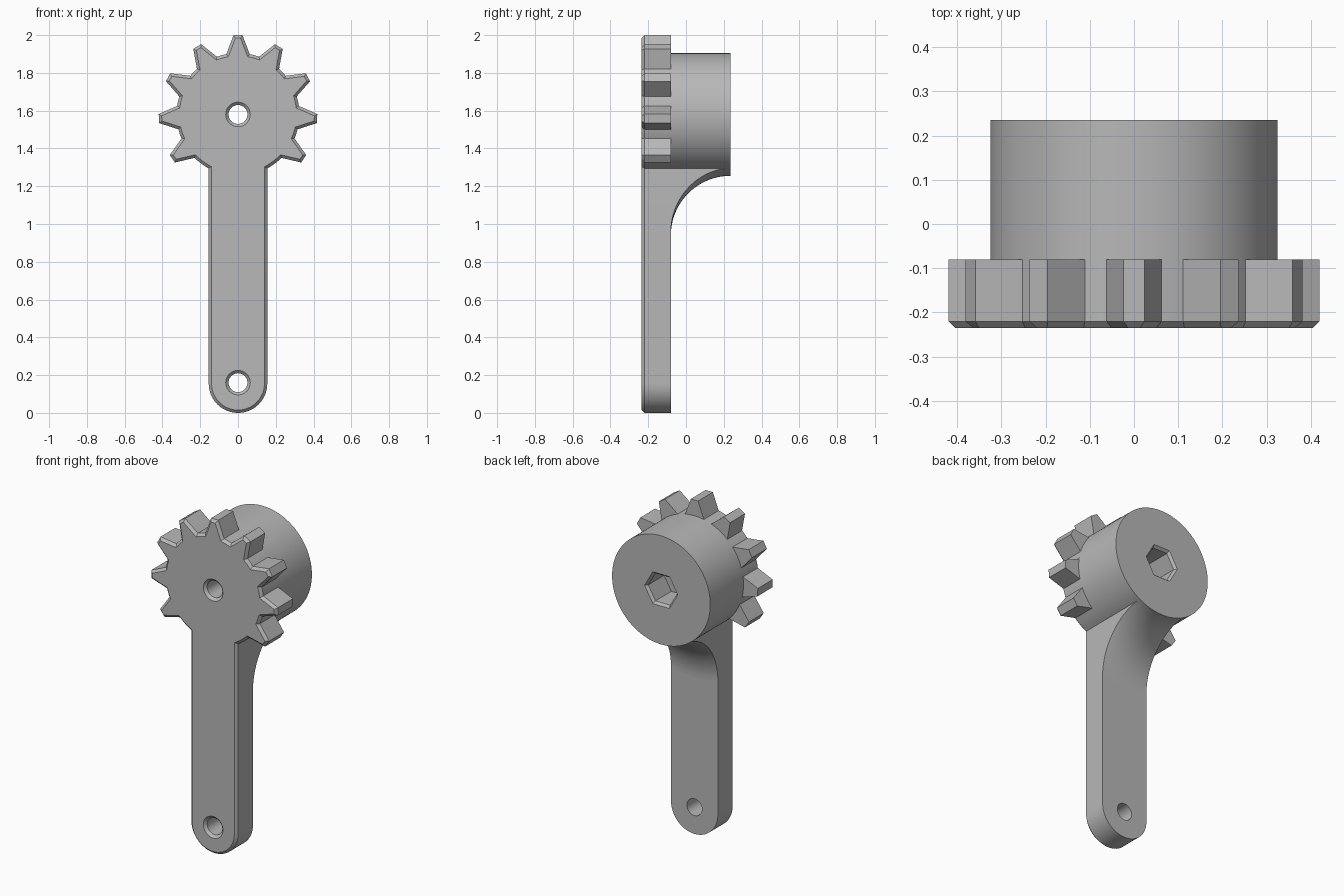
import bpy, bmesh
from math import sin, cos, pi, radians, degrees, sqrt, asin, acos

if "Cube" in bpy.data.objects:
    bpy.data.objects.remove(bpy.data.objects["Cube"])

# Main dimensions
AXIS_Z = 1.58
HUB_R, TIP_R = 0.325, 0.42
HALF_W = 0.155
FRONT, PLATE_BACK, BACK = -0.235, -0.08, 0.235
CHAMFER = 0.015

grey = bpy.data.materials.new("plain_grey")
grey.use_nodes = True
grey.diffuse_color = (0.48, 0.48, 0.48, 1)
grey.node_tree.nodes["Principled BSDF"].inputs["Base Color"].default_value = grey.diffuse_color


def make_object(name, bm):
    bmesh.ops.recalc_face_normals(bm, faces=bm.faces)
    mesh = bpy.data.meshes.new(name)
    bm.to_mesh(mesh)
    bm.free()
    mesh.materials.append(grey)
    obj = bpy.data.objects.new(name, mesh)
    bpy.context.collection.objects.link(obj)
    return obj


def activate(obj):
    bpy.ops.object.select_all(action='DESELECT')
    obj.select_set(True)
    bpy.context.view_layer.objects.active = obj


def turned(name, z, profile, sides):
    """Closed solid along y from (y, radius) stations."""
    bm = bmesh.new()
    rings = [[bm.verts.new((r * cos(2 * pi * i / sides), y, z + r * sin(2 * pi * i / sides)))
              for i in range(sides)] for y, r in profile]
    for a, b in zip(rings, rings[1:]):
        for i in range(sides):
            j = (i + 1) % sides
            bm.faces.new((a[i], a[j], b[j], b[i]))
    bm.faces.new(rings[0])
    bm.faces.new(rings[-1])
    return make_object(name, bm)


def cut(obj, cutter):
    mod = obj.modifiers.new("cut", 'BOOLEAN')
    mod.operation, mod.solver, mod.object = 'DIFFERENCE', 'EXACT', cutter
    activate(obj)
    bpy.ops.object.modifier_apply(modifier=mod.name)
    bpy.data.objects.remove(cutter)


def smooth(obj):
    activate(obj)
    bpy.ops.object.shade_smooth_by_angle(angle=radians(25))


def polar(r, deg):
    return (r * cos(radians(deg)), AXIS_Z + r * sin(radians(deg)))


def arc(r, start, end, steps):
    return [polar(r, start + (end - start) * i / steps) for i in range(steps + 1)]


# Outline of handle and toothed head
outline = [(HALF_W * cos(pi + pi * i / 40), HALF_W + HALF_W * sin(pi + pi * i / 40))
           for i in range(41)]
base = degrees(asin(0.062 / HUB_R))
tip = degrees(asin(0.024 / TIP_R))
angle = -degrees(acos(HALF_W / HUB_R))
end_angle = 180 - angle
for k in range(-4, 5):
    tooth = 90 + 31 * k
    outline += arc(HUB_R, angle, tooth - base, 4)
    outline += [polar(TIP_R, tooth - tip), polar(TIP_R, tooth + tip)]
    angle = tooth + base
outline += arc(HUB_R, angle, end_angle, 4)

# Plate with chamfered front rim
bm = bmesh.new()
front = bm.faces.new([bm.verts.new((x, FRONT + CHAMFER, z)) for x, z in outline])
back = bm.faces.new([bm.verts.new((x, PLATE_BACK, z)) for x, z in reversed(outline)])
f, b = list(front.verts), list(back.verts)[::-1]
for i in range(len(f)):
    j = (i + 1) % len(f)
    bm.faces.new((f[i], b[i], b[j], f[j]))
bmesh.ops.recalc_face_normals(bm, faces=bm.faces)
bmesh.ops.inset_region(bm, faces=[front], thickness=CHAMFER, use_even_offset=True)
for v in front.verts:
    v.co.y = FRONT
plate = make_object("toothed_handle_plate", bm)

# Countersunk holes through the plate
for z in (HALF_W + 0.005, AXIS_Z):
    cut(plate, turned("hole_cutter", z, [(FRONT - 0.02, 0.085), (FRONT + CHAMFER, 0.05),
                                         (0, 0.05)], 48))
smooth(plate)

# Hub with bore and hexagonal socket
hub = turned("hub", AXIS_Z, [(PLATE_BACK, HUB_R), (BACK, HUB_R)], 128)
cut(hub, turned("bore_cutter", AXIS_Z, [(-0.2, 0.05), (0.15, 0.05)], 48))
cut(hub, turned("socket_cutter", AXIS_Z, [(0.07, 0.096), (BACK - CHAMFER, 0.096),
                                          (BACK + CHAMFER, 0.124)], 6))
smooth(hub)

# Curved neck sweeping from the handle up to the hub
bm = bmesh.new()
bend = BACK - PLATE_BACK
cols, rows = 16, 28
outer, inner = [], []
for i in range(rows + 1):
    t = pi / 2 * i / rows
    y, r = BACK - bend * cos(t), HUB_R + bend * (1 - sin(t))
    xs = [HALF_W * (2 * c / cols - 1) for c in range(cols + 1)]
    outer.append([bm.verts.new((x, y, AXIS_Z - sqrt(r * r - x * x))) for x in xs])
    inner.append([bm.verts.new((x, y, AXIS_Z - sqrt((HUB_R - 0.002) ** 2 - x * x))) for x in xs])
for i in range(rows):
    for grid in (outer, inner):
        for c in range(cols):
            bm.faces.new((grid[i][c], grid[i][c + 1], grid[i + 1][c + 1], grid[i + 1][c]))
    for c in (0, cols):
        bm.faces.new((outer[i][c], outer[i + 1][c], inner[i + 1][c], inner[i][c]))
for i in (0, rows):
    for c in range(cols):
        bm.faces.new((outer[i][c], outer[i][c + 1], inner[i][c + 1], inner[i][c]))
smooth(make_object("curved_neck", bm))
